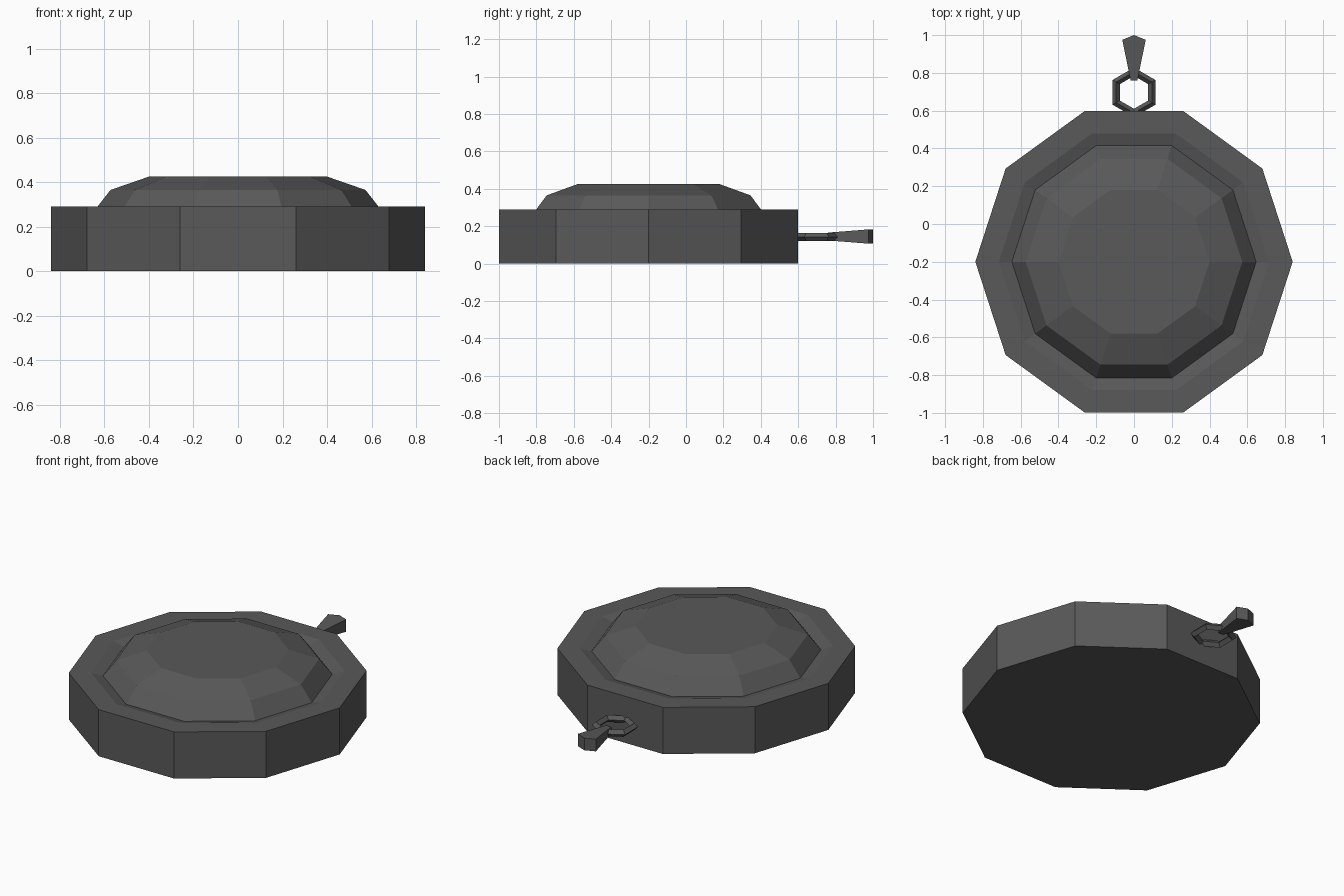
import bpy, bmesh
from math import cos, sin, pi

if "Cube" in bpy.data.objects:
    bpy.data.objects.remove(bpy.data.objects["Cube"])

grey = bpy.data.materials.new("dark_grey")
grey.diffuse_color = (0.1, 0.1, 0.1, 1)
grey.use_nodes = True
grey.node_tree.nodes["Principled BSDF"].inputs["Base Color"].default_value = grey.diffuse_color


def finish(name, bm):
    bmesh.ops.recalc_face_normals(bm, faces=bm.faces)
    mesh = bpy.data.meshes.new(name)
    bm.to_mesh(mesh)
    bm.free()
    mesh.materials.append(grey)
    obj = bpy.data.objects.new(name, mesh)
    bpy.context.collection.objects.link(obj)
    return obj


def lathe(name, profile, sides, centre, start=0.0, cap_first=False, cap_last=False, closed=False):
    """Sweep (radius, z) points around a vertical axis in flat-sided steps."""
    bm = bmesh.new()
    rings = []
    for r, z in profile:
        rings.append([bm.verts.new((centre[0] + r * cos(start + 2 * pi * i / sides),
                                    centre[1] + r * sin(start + 2 * pi * i / sides), z))
                      for i in range(sides)])
    pairs = list(zip(rings, rings[1:]))
    if closed:
        pairs.append((rings[-1], rings[0]))
    for a, b in pairs:
        for i in range(sides):
            j = (i + 1) % sides
            bm.faces.new((a[i], a[j], b[j], b[i]))
    if cap_first:
        bm.faces.new(rings[0][::-1])
    if cap_last:
        bm.faces.new(rings[-1])
    return finish(name, bm)


# Ten-sided case with a shallow bevel running down to the stone
lathe("case", [(0.84, 0), (0.84, 0.29), (0.715, 0.29), (0.647, 0.27)],
      10, (0, -0.2), cap_first=True)

# Faceted stone set into the case
lathe("stone", [(0.647, 0.27), (0.573, 0.365), (0.40, 0.425)],
      10, (0, -0.2), cap_last=True)

# Six-sided hanging ring with a diamond cross-section
R, r, zc = 0.109, 0.022, 0.143
lathe("hanging_ring", [(R + r, zc), (R, zc + r), (R - r, zc), (R, zc - r)],
      6, (0, 0.697), start=pi / 2, closed=True)

# Tapered bail, wide and pointed at the far end: (x, y, half height)
outline = [(-0.018, 0.76, 0.021), (0.018, 0.76, 0.021), (0.062, 0.975, 0.038),
           (0, 1.0, 0.038), (-0.062, 0.975, 0.038)]
bm = bmesh.new()
low = [bm.verts.new((x, y, 0.145 - h)) for x, y, h in outline]
top = [bm.verts.new((x, y, 0.145 + h)) for x, y, h in outline]
for i in range(5):
    j = (i + 1) % 5
    bm.faces.new((low[i], low[j], top[j], top[i]))
for loop in (low, top):
    bm.faces.new((loop[0], loop[1], loop[2], loop[4]))
    bm.faces.new((loop[4], loop[2], loop[3]))
finish("bail", bm)
